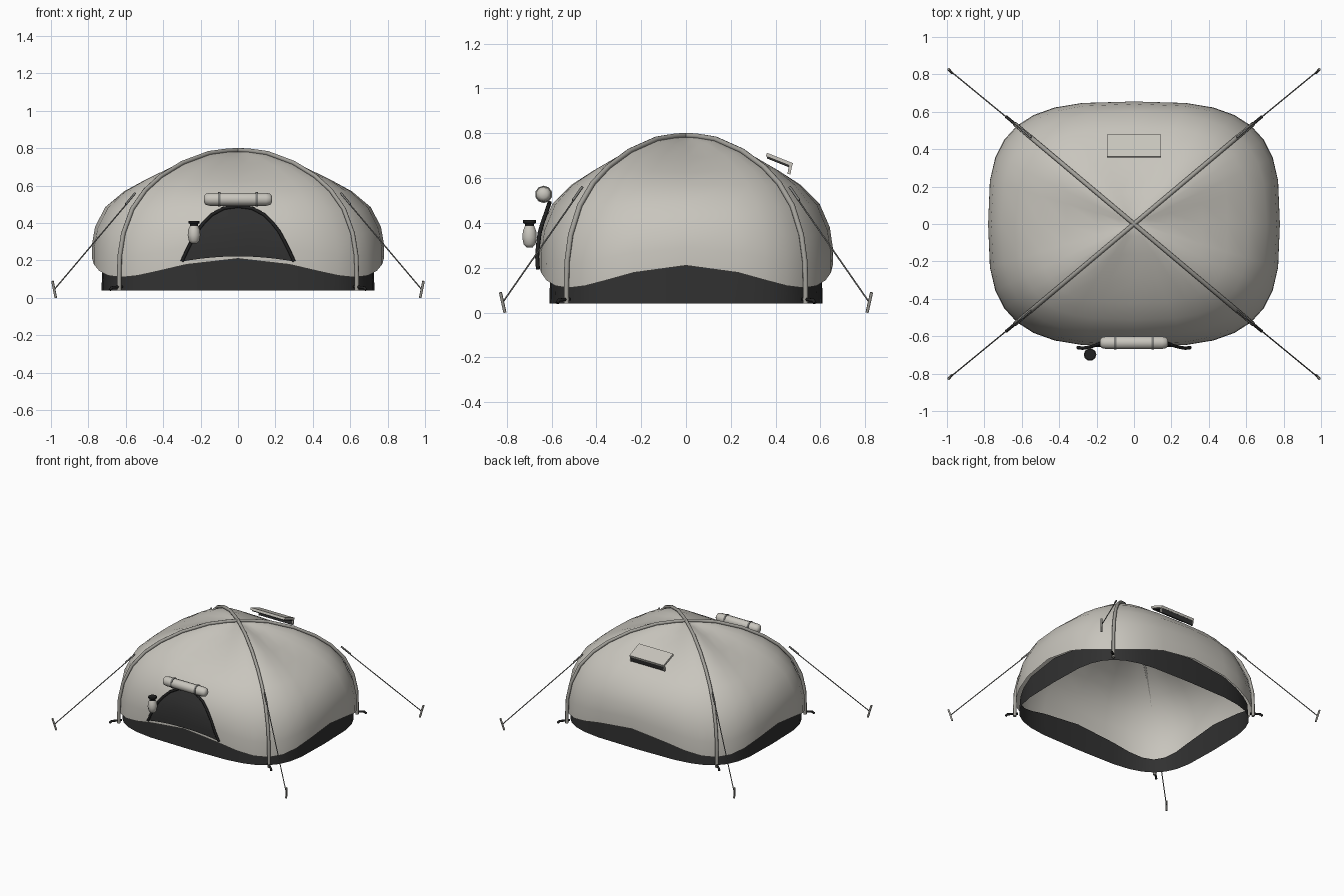
import bpy, bmesh, math
from mathutils import Vector, Matrix
from mathutils.bvhtree import BVHTree

if "Cube" in bpy.data.objects:
    bpy.data.objects.remove(bpy.data.objects["Cube"])


def material(name, r, g, b):
    m = bpy.data.materials.new(name)
    m.use_nodes = True
    m.diffuse_color = (r, g, b, 1)
    bsdf = m.node_tree.nodes["Principled BSDF"]
    bsdf.inputs["Base Color"].default_value = (r, g, b, 1)
    bsdf.inputs["Roughness"].default_value = 0.8
    return m


CANVAS = material("canvas", 0.58, 0.56, 0.51)
DARK = material("dark_cloth", 0.03, 0.03, 0.03)
BLACK = material("black_trim", 0.015, 0.015, 0.015)
METAL = material("pole_metal", 0.36, 0.35, 0.32)
CORD = material("cord", 0.2, 0.2, 0.19)


def finish(name, bm, mat, smooth=True):
    mesh = bpy.data.meshes.new(name)
    bm.to_mesh(mesh)
    bm.free()
    mesh.materials.append(mat)
    ob = bpy.data.objects.new(name, mesh)
    bpy.context.collection.objects.link(ob)
    if smooth:
        bpy.ops.object.select_all(action="DESELECT")
        ob.select_set(True)
        bpy.context.view_layer.objects.active = ob
        bpy.ops.object.shade_smooth_by_angle(angle=math.radians(50))
    return ob


def tube(name, pts, radius, mat, sides=2):
    curve = bpy.data.curves.new(name, "CURVE")
    curve.dimensions = "3D"
    curve.bevel_depth = radius
    curve.bevel_resolution = sides
    curve.use_fill_caps = True
    spline = curve.splines.new("POLY")
    spline.points.add(len(pts) - 1)
    for p, co in zip(spline.points, pts):
        p.co = (*co, 1)
    curve.materials.append(mat)
    ob = bpy.data.objects.new(name, curve)
    bpy.context.collection.objects.link(ob)
    bpy.ops.object.select_all(action="DESELECT")
    ob.select_set(True)
    bpy.context.view_layer.objects.active = ob
    bpy.ops.object.convert(target="MESH")


def box(name, centre, size, mat, tilt=0):
    bm = bmesh.new()
    bmesh.ops.create_cube(bm, size=1, matrix=Matrix.Translation(centre)
                          @ Matrix.Rotation(tilt, 4, "X") @ Matrix.Diagonal((*size, 1)))
    finish(name, bm, mat, False)


def lathe(name, profile, mat, matrix, sides=10):
    bm = bmesh.new()
    rings = [[bm.verts.new((r * math.cos(2 * math.pi * i / sides),
                            r * math.sin(2 * math.pi * i / sides), z)) for i in range(sides)]
             for r, z in profile]
    bridge(bm, rings)
    bm.faces.new(rings[0][::-1])
    bm.faces.new(rings[-1])
    bm.transform(matrix)
    finish(name, bm, mat)


def bridge(bm, rings):
    for low, high in zip(rings, rings[1:]):
        n = len(low)
        for i in range(n):
            j = (i + 1) % n
            bm.faces.new((low[i], low[j], high[j], high[i]))


def rounded(t, a, b, n):
    c, s = math.cos(t), math.sin(t)
    return (math.copysign(abs(c) ** (2 / n) * a, c), math.copysign(abs(s) ** (2 / n) * b, s))


# Canopy: side profile blends into the taller corner profile under the poles
HALF_X, HALF_Y, SQUARE, SEGMENTS = 0.78, 0.655, 3.15, 32
SIDE = [(1, .21), (1, .29), (.98, .38), (.91, .485), (.78, .57), (.64, .625), (.47, .68), (.25, .738), (.1, .77)]
CORNER = [(1, .11), (.995, .22), (.965, .34), (.89, .47), (.78, .57), (.65, .645), (.47, .715), (.25, .767), (.1, .78)]
APEX = 0.783
angles = [2 * math.pi * i / SEGMENTS for i in range(SEGMENTS)]


def blend(t):
    return abs(math.sin(2 * t)) ** 1.2


bm = bmesh.new()
rings = []
for (rs, zs), (rc, zc) in zip(SIDE, CORNER):
    ring = []
    for t in angles:
        w = blend(t)
        x, y = rounded(t, HALF_X, HALF_Y, SQUARE)
        r = rs + (rc - rs) * w
        ring.append(bm.verts.new((x * r, y * r, zs + (zc - zs) * w)))
    rings.append(ring)
bridge(bm, rings)
tip = bm.verts.new((0, 0, APEX))
for i in range(SEGMENTS):
    bm.faces.new((rings[-1][i], rings[-1][(i + 1) % SEGMENTS], tip))
surface = BVHTree.FromBMesh(bm)
finish("canopy", bm, CANVAS)

# Ground wall, its top edge tucked under the canopy hem
bm = bmesh.new()
rings = [[], []]
for t in angles:
    x, y = rounded(t, 0.73, 0.61, 3.9)
    rings[0].append(bm.verts.new((x, y, 0.04)))
    rings[1].append(bm.verts.new((x * .99, y * .99, 0.24 - 0.1 * blend(t))))
bridge(bm, rings)
finish("ground_wall", bm, DARK)


def front(x, z, offset):
    hit = surface.ray_cast(Vector((x, -2, z)), Vector((0, 1, 0)))[0]
    return Vector((x, (hit.y if hit else -HALF_Y) - offset, z))


# Door panel and its raised arch trim
HALF_ARCH = [(.30, .195), (.275, .25), (.25, .30), (.22, .355), (.185, .4), (.14, .445), (.075, .48)]
arch = [(-x, z) for x, z in HALF_ARCH] + [(0, .49)] + [(x, z) for x, z in HALF_ARCH[::-1]]
bm = bmesh.new()
columns = []
for x, top in arch:
    bottom = 0.222 - 0.31 * x * x
    columns.append([bm.verts.new(front(x, bottom + (top - bottom) * k / 6, 0.009)) for k in range(7)])
for left, right in zip(columns, columns[1:]):
    for k in range(6):
        bm.faces.new((left[k], right[k], right[k + 1], left[k + 1]))
finish("door_panel", bm, DARK)
tube("door_trim", [front(x, z, 0.018) for x, z in arch], 0.009, BLACK)

# Rolled door flap held by two straps
along_x = Matrix.Translation((0, -0.635, 0.527)) @ Matrix.Rotation(math.pi / 2, 4, "Y")
lathe("door_roll", [(.016, -.182), (.03, -.172), (.035, -.15), (.035, .15), (.03, .172), (.016, .182)],
      CANVAS, along_x)
for side in (-1, 1):
    lathe("roll_strap", [(.039, side * .1 - .006), (.039, side * .1 + .006)], CORD, along_x)

# Hanging lantern
at = Matrix.Translation((-0.235, -0.698, 0))
lathe("lantern_body", [(.014, .29), (.028, .305), (.034, .335), (.031, .365), (.022, .385)], CANVAS, at)
lathe("lantern_cap", [(.022, .38), (.022, .395), (.03, .4), (.03, .412)], BLACK, at)

# Crossed poles
corner = Vector((*rounded(math.pi / 4, HALF_X, HALF_Y, SQUARE), 0))
half_pole = [(1.015, .04)] + [(r * 1.015, z + .006) for r, z in CORNER]
for flip in (-1, 1):
    path = [(s * r * corner.x, s * flip * r * corner.y, z)
            for s, pts in ((-1, half_pole), (1, half_pole[::-1])) for r, z in pts]
    path.insert(len(half_pole), (0, 0, APEX + .007))
    tube("pole", path, 0.012, METAL)

# Guy lines, clips, stakes and foot hooks at every corner
for sx in (-1, 1):
    for sy in (-1, 1):
        def at_corner(x, y, z):
            return (sx * x, sy * y, z)
        tube("guy_line", [at_corner(.555, .467, .55), at_corner(.982, .818, .045)], 0.0035, CORD, 1)
        tube("line_clip", [at_corner(.55, .463, .56), at_corner(.6, .505, .5)], 0.006, CORD, 1)
        tube("stake", [at_corner(.974, .808, 0), at_corner(.992, .828, .09)], 0.007, METAL, 1)
        tube("foot_hook", [at_corner(.62, .52, .06), at_corner(.65, .546, .058),
                           at_corner(.675, .567, .055), at_corner(.685, .575, .042)], 0.008, BLACK, 1)

# Rear vent hood with dark mesh below
TILT = -0.38
box("vent_hood", (0, .417, .682), (.29, .125, .016), CANVAS, TILT)
box("vent_lining", (0, .413, .671), (.27, .11, .008), DARK, TILT)
box("vent_mesh", (0, .464, .643), (.28, .01, .05), DARK, TILT / 2)
for side in (-1, 1):
    box("vent_post", (side * .142, .464, .643), (.006, .014, .052), CANVAS, TILT / 2)
